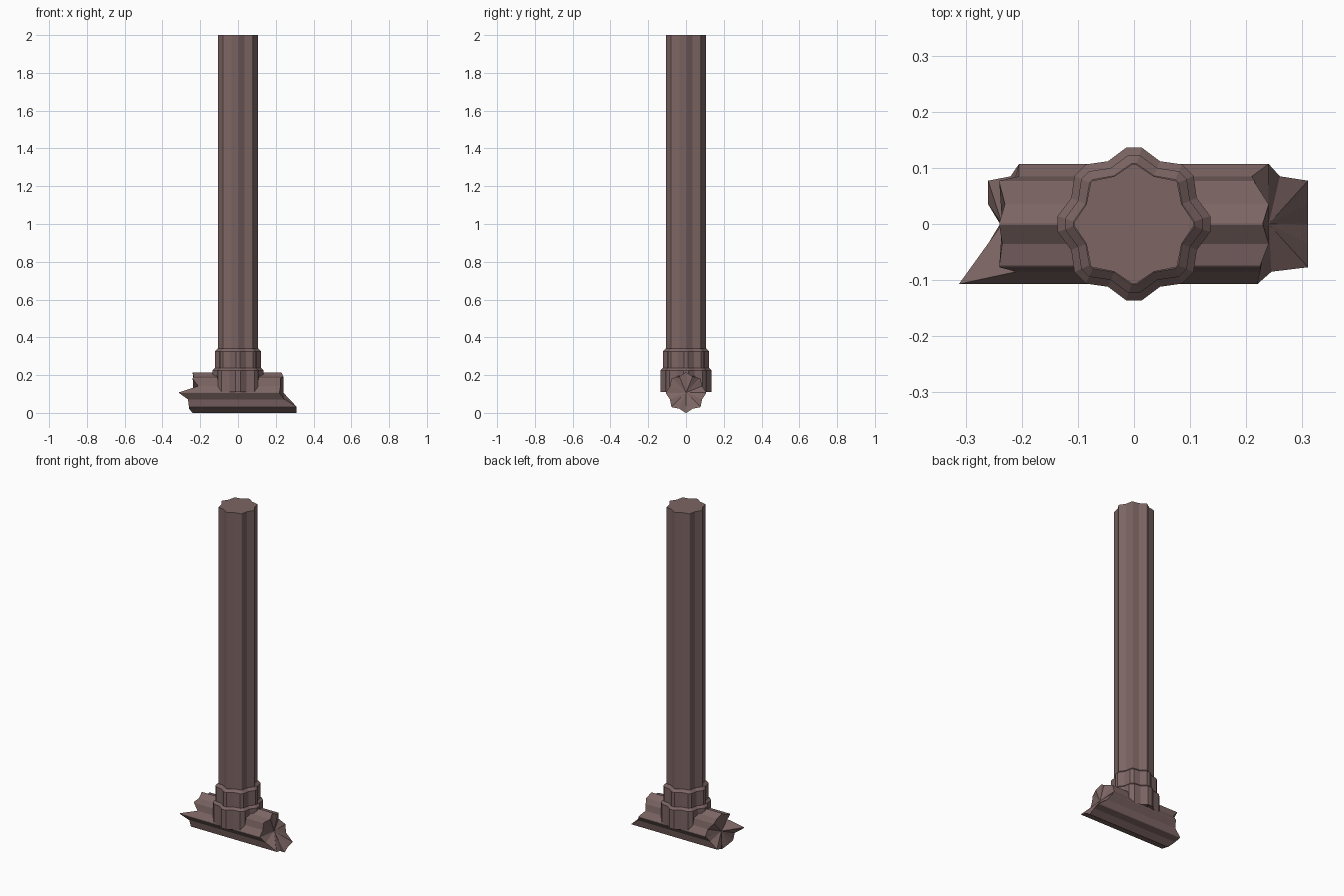
import bpy, bmesh
from math import cos, sin, pi
from mathutils import Vector

if "Cube" in bpy.data.objects:
    bpy.data.objects.remove(bpy.data.objects["Cube"])

wood = bpy.data.materials.new("dark_wood")
wood.diffuse_color = (0.2, 0.13, 0.125, 1)
wood.use_nodes = True
wood.node_tree.nodes["Principled BSDF"].inputs["Base Color"].default_value = wood.diffuse_color


def star(r, flat):
    """Eight-ridged section: two points per ridge, one per groove."""
    pts = []
    for i in range(8):
        a = i * pi / 4
        for s in (-1, 1):
            pts.append((r * cos(a) - s * flat * sin(a), r * sin(a) + s * flat * cos(a)))
        b = a + pi / 8
        pts.append(((r - 0.015) * cos(b), (r - 0.015) * sin(b)))
    return pts


def loft(name, rings, tips=None):
    """Skin rings of points; close ends flat or with a fan to a tip."""
    bm = bmesh.new()
    loops = [[bm.verts.new(p) for p in ring] for ring in rings]
    n = len(rings[0])
    for lo, hi in zip(loops, loops[1:]):
        for i in range(n):
            j = (i + 1) % n
            bm.faces.new((lo[i], lo[j], hi[j], hi[i]))
    for k, loop in enumerate((loops[0], loops[-1])):
        if tips:
            c = bm.verts.new(tips[k])
            for i in range(n):
                bm.faces.new((loop[i], loop[(i + 1) % n], c))
        else:
            bm.faces.new(loop)
    bmesh.ops.recalc_face_normals(bm, faces=bm.faces)
    me = bpy.data.meshes.new(name)
    bm.to_mesh(me)
    bm.free()
    me.materials.append(wood)
    ob = bpy.data.objects.new(name, me)
    bpy.context.collection.objects.link(ob)
    return ob


def level(r, z, flat):
    return [Vector((x, y, z)) for x, y in star(r, flat)]


# upright post
loft("post", [level(0.107, 0.12, 0.002), level(0.107, 2.0, 0.002)])

# upper collar with a sloped shoulder
loft("upper_collar", [level(0.123, 0.2, 0.01), level(0.123, 0.325, 0.01),
                      level(0.108, 0.34, 0.004)])

# lower collar: its underside rides over the log
rim = [Vector((x, y, 0.195 if abs(y) < 0.06 else (0.125 if abs(y) < 0.1 else 0.11)))
       for x, y in star(0.136, 0.014)]
loft("lower_collar", [rim, level(0.136, 0.225, 0.014), level(0.123, 0.238, 0.01)])

# base log with splintered ends: reach per ridge, starting at the back (+y) going up
right = [0.24, 0.215, 0.23, 0.225, 0.22, 0.31, 0.31, 0.31]
left = [-0.205, -0.24, -0.24, -0.24, -0.312, -0.26, -0.24, -0.26]
groove_right = [0.21, 0.24, 0.24, 0.225, 0.245, 0.31, 0.31, 0.26]
groove_left = [-0.205, -0.23, -0.235, -0.21, -0.265, -0.26, -0.26, -0.22]


def log_end(ridge, groove):
    return [Vector((groove[i // 3] if i % 3 == 2 else ridge[i // 3], y, 0.107 + z))
            for i, (y, z) in enumerate(star(0.107, 0.002))]


loft("base_log", [log_end(left, groove_left), log_end(right, groove_right)],
     tips=[(-0.235, 0, 0.107), (0.24, 0, 0.107)])
